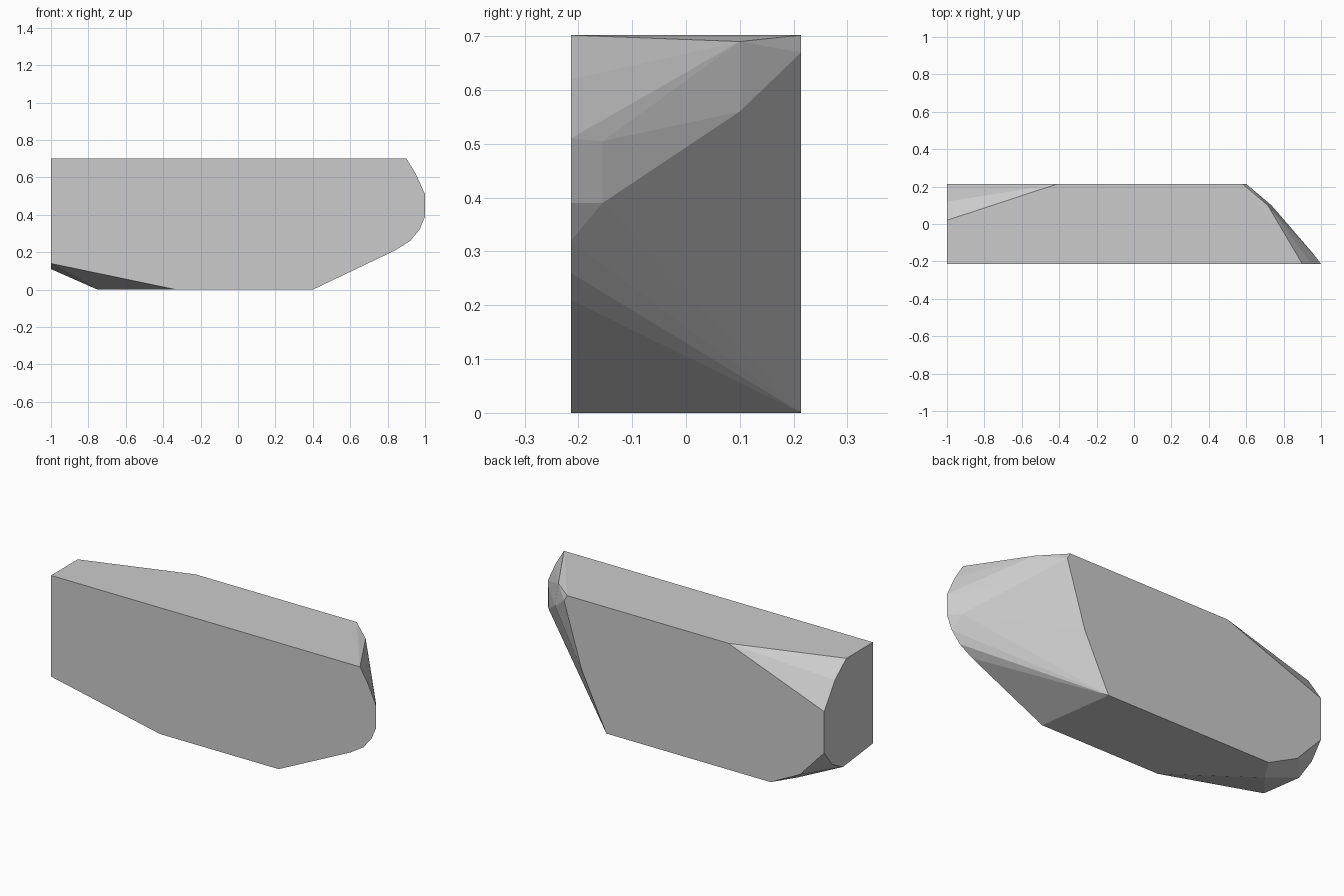
import bpy
import bmesh
import math

default_cube = bpy.data.objects.get("Cube")
if default_cube:
    bpy.data.objects.remove(default_cube, do_unlink=True)

TOP = 0.702
DEPTH = 0.214
FRONT, BACK = -DEPTH, DEPTH


def make_material(name, grey):
    """Plain flat grey for the viewport and for renders."""
    material = bpy.data.materials.new(name)
    material.use_nodes = True
    colour = (grey, grey, grey, 1)
    material.diffuse_color = colour
    shader = material.node_tree.nodes["Principled BSDF"]
    shader.inputs["Base Color"].default_value = colour
    return material


def hull_object(name, points, material):
    """Wrap the section outlines in one closed faceted solid."""
    bm = bmesh.new()
    for point in points:
        bm.verts.new(point)
    hull = bmesh.ops.convex_hull(bm, input=bm.verts[:])
    loose = {v for v in hull["geom_interior"] + hull["geom_unused"]
             if isinstance(v, bmesh.types.BMVert) and not v.link_faces}
    bmesh.ops.delete(bm, geom=list(loose), context="VERTS")
    # Merge the coplanar triangles into clean flat facets
    bmesh.ops.dissolve_limit(bm, angle_limit=math.radians(1),
                             verts=bm.verts[:], edges=bm.edges[:])
    bmesh.ops.recalc_face_normals(bm, faces=bm.faces[:])
    mesh = bpy.data.meshes.new(name)
    bm.to_mesh(mesh)
    bm.free()
    mesh.materials.append(material)
    solid = bpy.data.objects.new(name, mesh)
    bpy.context.collection.objects.link(solid)
    return solid


# Large front face, as x and z
front_outline = [(-1, TOP), (0.9, TOP), (0.95, 0.62), (1, 0.51), (1, 0.39),
                 (0.97, 0.32), (0.92, 0.26), (0.84, 0.21), (0.4, 0),
                 (-0.33, 0), (-0.55, 0.045), (-1, 0.14)]

# Smaller back face, as x and z
back_outline = [(-0.41, TOP), (0.58, TOP), (0.6, 0.67), (0.49, 0.31),
                (0.34, 0), (-0.67, 0), (-0.85, 0.09), (-1, 0.25), (-1, 0.48)]

# Chamfered edge of the flat end, as y and z
end_outline = [(0.05, 0.11), (0.145, 0.16), (0.12, 0.62), (0.02, TOP)]

# Facet corners on the tapered end and the underside
facet_corners = [(0.955, -0.155, 0.505), (0.955, -0.155, 0.39),
                 (0.735, 0.1, 0.56), (0.715, 0.1, 0.69),
                 (-0.75, 0.09, 0)]

points = [(x, FRONT, z) for x, z in front_outline]
points += [(x, BACK, z) for x, z in back_outline]
points += [(-1, y, z) for y, z in end_outline]
points += facet_corners

stone_grey = make_material("stone_grey", 0.6)
hull_object("faceted_block", points, stone_grey)
